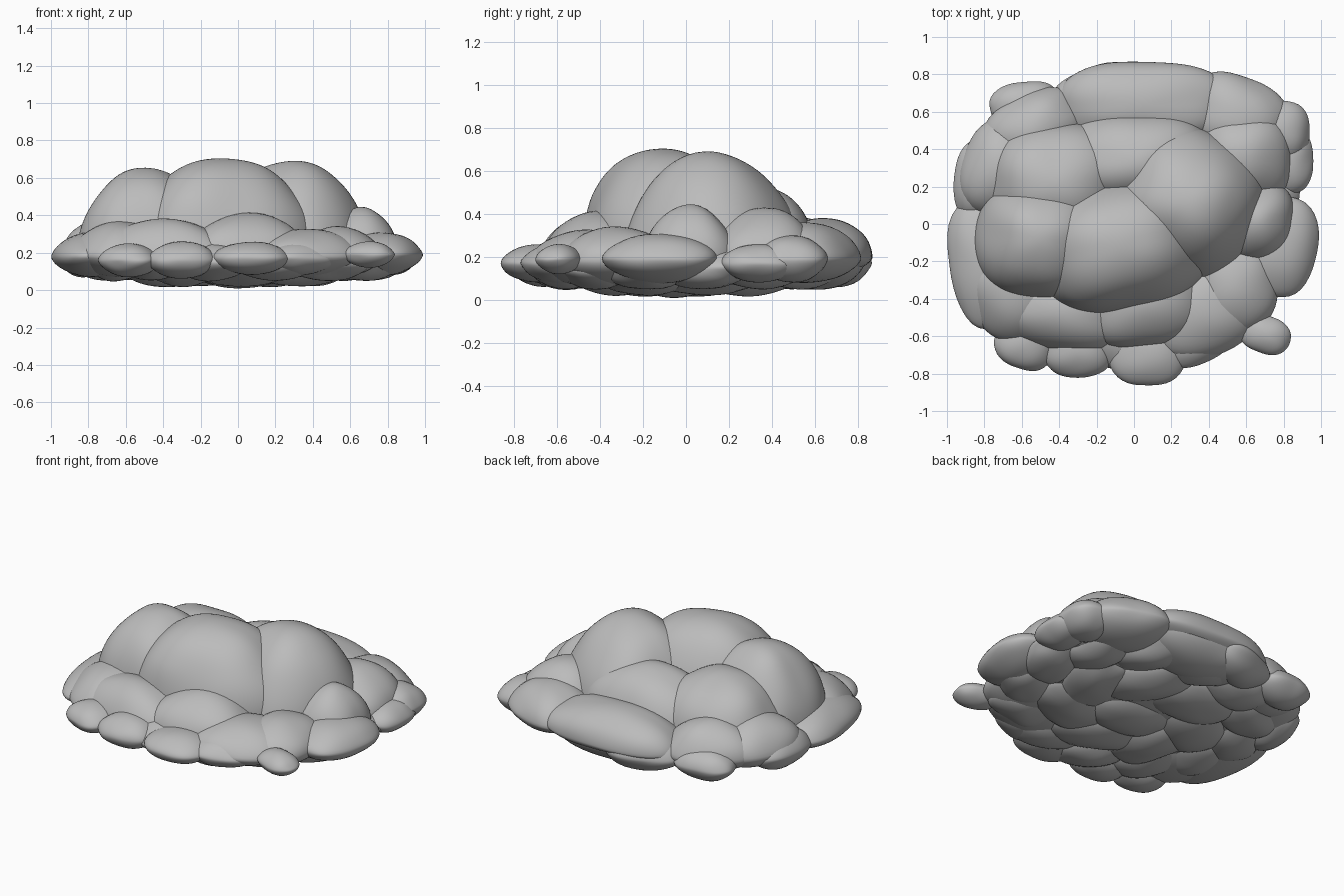
import bpy
import bmesh
import math
from mathutils import Vector, noise

cube = bpy.data.objects.get("Cube")
if cube:
    bpy.data.objects.remove(cube, do_unlink=True)

# One plain grey for the whole cloud
grey = bpy.data.materials.new("cloud_grey")
grey.use_nodes = True
grey.diffuse_color = (.5, .5, .5, 1)
grey.node_tree.nodes["Principled BSDF"].inputs["Base Color"].default_value = grey.diffuse_color


def puff(name, centre, radii, turn=0, lump=.05, depth=.11, taper=1.25, detail=4):
    """A lumpy, squarish ellipsoid with a shallow underside and a tapered edge."""
    bm = bmesh.new()
    bmesh.ops.create_icosphere(bm, subdivisions=detail, radius=1)
    offset = Vector(centre) * 5
    power = 2.5
    for vert in bm.verts:
        x, y, z = vert.co
        norm = (abs(x) ** power + abs(y) ** power) ** (1 / power)
        square = math.hypot(x, y) / norm if norm > .001 else 1
        swell = 1 + lump * noise.noise(vert.co * 1.3 + offset)
        height = radii[2] if z > 0 else min(radii[2], depth)
        rise = math.copysign(abs(z) ** taper, z) * height
        vert.co = Vector((x * square * radii[0], y * square * radii[1], rise)) * swell
    mesh = bpy.data.meshes.new(name)
    bm.to_mesh(mesh)
    bm.free()
    mesh.materials.append(grey)
    mesh.shade_smooth()
    obj = bpy.data.objects.new(name, mesh)
    obj.location = centre
    obj.rotation_euler.z = math.radians(turn)
    bpy.context.collection.objects.link(obj)


def dome(name, centre, radii, turn=0):
    """A tall rounded puff that does not show below the rim."""
    puff(name, centre, radii, turn, depth=.08, taper=1, detail=5)


# Tall domes on top
dome("front_dome", (-.07, -.11, .25), (.48, .36, .45), turn=12)
dome("right_dome", (-.5, -.08, .22), (.35, .32, .43), turn=-6)
dome("left_dome", (.28, .12, .2), (.41, .39, .48), turn=-25)
dome("back_right_dome", (-.42, .22, .2), (.38, .32, .36))
dome("back_shoulder", (.02, .34, .2), (.42, .27, .33))

# Middle ring of billows around the domes
puff("front_right_billow", (-.4, -.47, .2), (.36, .2, .18), turn=-10)
puff("front_centre_billow", (.05, -.42, .2), (.34, .24, .21), turn=8)
puff("front_left_billow", (.36, -.46, .18), (.3, .25, .15), turn=20)
puff("front_left_shoulder", (.54, -.32, .18), (.23, .27, .16))
puff("left_billow", (.66, .02, .2), (.2, .22, .24))
puff("back_left_billow", (.58, .36, .2), (.27, .26, .23))
puff("back_left_shoulder", (.55, .56, .19), (.28, .23, .17), turn=-25)
dome("back_billow", (.05, .64, .2), (.45, .23, .18))
puff("back_underside", (.05, .62, .18), (.4, .22, .13), depth=.13)
puff("back_right_billow", (-.54, .5, .2), (.27, .2, .19), turn=30)
puff("right_back_billow", (-.7, .3, .2), (.22, .28, .19), turn=-20)
puff("right_front_billow", (-.62, -.34, .18), (.27, .29, .19), turn=30)

# Thin outer rim
puff("right_rim", (-.77, -.2, .18), (.22, .36, .13), turn=8)
puff("right_front_rim", (-.58, -.63, .16), (.16, .15, .09), turn=-20)
puff("front_right_rim", (-.3, -.67, .16), (.19, .15, .1))
puff("front_rim", (.07, -.69, .17), (.21, .17, .09))
puff("front_left_rim", (.33, -.6, .17), (.2, .15, .09), turn=25)
puff("front_left_nub", (.7, -.59, .19), (.14, .1, .07), turn=-20)
puff("left_rim", (.78, -.12, .19), (.2, .27, .12), turn=-10)
puff("left_back_rim", (.82, .34, .17), (.14, .18, .09))
puff("back_left_rim", (.78, .49, .19), (.16, .17, .11))
puff("back_right_rim", (-.58, .63, .17), (.19, .13, .1), turn=5)
puff("right_back_rim", (-.83, .24, .18), (.13, .22, .11), turn=-8)
puff("back_rim", (-.2, .7, .17), (.24, .14, .14), turn=20)

# Shallow belly, with rings of small lobes beneath it
puff("belly", (0, 0, .17), (.84, .68, .13))
puff("belly_lobe_centre", (0, -.05, .11), (.28, .2, .1))
for count, reach, height, size in ((7, .36, .12, .25), (13, .64, .15, .21)):
    for i in range(count):
        angle = math.tau * (i + .3) / count
        spot = (reach * 1.1 * math.cos(angle), reach * .9 * math.sin(angle), height)
        puff(f"belly_lobe_{count}_{i}", spot, (size * 1.15, size * .8, .1),
             turn=math.degrees(angle) + 60, lump=.1)
